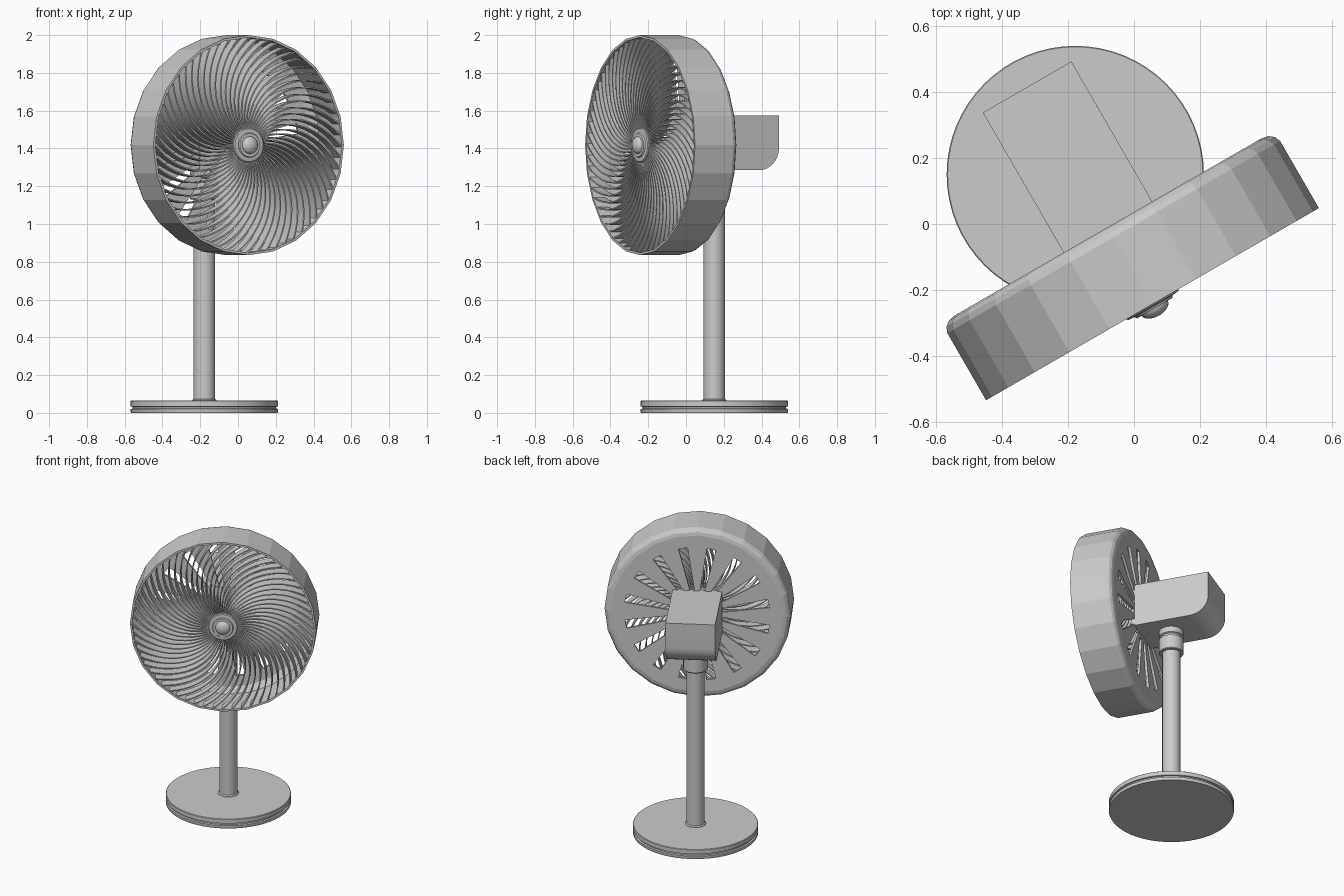
import bpy, bmesh, math
from mathutils import Matrix

if "Cube" in bpy.data.objects:
    bpy.data.objects.remove(bpy.data.objects["Cube"])

HEAD = Matrix.Translation((0.056, -0.243, 1.4175)) @ Matrix.Rotation(math.radians(30), 4, 'Z')
STAND = Matrix.Translation((-0.178, 0.15, 0))


def finish(name, bm, matrix, smooth=None):
    bmesh.ops.remove_doubles(bm, verts=bm.verts, dist=1e-5)
    bmesh.ops.dissolve_degenerate(bm, edges=bm.edges, dist=1e-5)
    bmesh.ops.recalc_face_normals(bm, faces=bm.faces)
    me = bpy.data.meshes.new(name)
    bm.to_mesh(me)
    bm.free()
    ob = bpy.data.objects.new(name, me)
    bpy.context.collection.objects.link(ob)
    ob.matrix_world = matrix
    if smooth:
        bpy.ops.object.select_all(action='DESELECT')
        ob.select_set(True)
        bpy.context.view_layer.objects.active = ob
        bpy.ops.object.shade_smooth_by_angle(angle=math.radians(smooth))
    return ob


def lathe(name, profile, segs, matrix, axis='Z', smooth=None, closed=False):
    """Revolve (radius, distance along axis) points; axis Y runs from front to back."""
    bm = bmesh.new()
    rings = []
    for i in range(segs):
        a = math.tau * i / segs
        s, c = math.sin(a), math.cos(a)
        rings.append([bm.verts.new((r * s, d, r * c) if axis == 'Y' else (r * s, r * c, d))
                      for r, d in profile])
    n = len(profile)
    for i in range(segs):
        p, q = rings[i], rings[(i + 1) % segs]
        for j in range(n if closed else n - 1):
            k = (j + 1) % n
            if profile[j][0] == 0 and profile[k][0] == 0:
                continue
            if profile[j][0] == 0:
                bm.faces.new((p[j], p[k], q[k]))
            elif profile[k][0] == 0:
                bm.faces.new((p[j], p[k], q[j]))
            else:
                bm.faces.new((p[j], p[k], q[k], q[j]))
    return finish(name, bm, matrix, smooth)


def prism(bm, outline, a, b):
    """Extrude an outline between two point functions."""
    lo = [bm.verts.new(a(*p)) for p in outline]
    hi = [bm.verts.new(b(*p)) for p in outline]
    bm.faces.new(lo)
    bm.faces.new(hi[::-1])
    for i in range(len(lo)):
        j = (i + 1) % len(lo)
        bm.faces.new((lo[i], hi[i], hi[j], lo[j]))


# Round base with a groove, pole and collar
lathe("base", [(0, 0), (0.388, 0), (0.39, 0.004), (0.39, 0.02), (0.38, 0.023), (0.38, 0.032),
               (0.39, 0.035), (0.39, 0.062), (0.387, 0.065), (0, 0.065)], 64, STAND, smooth=30)
lathe("pole", [(0, 0.06), (0.066, 0.06), (0.064, 0.068), (0.057, 0.074), (0.057, 1.2), (0, 1.2)],
      32, STAND, smooth=35)
lathe("collar", [(0, 1.13), (0.074, 1.13), (0.077, 1.134), (0.077, 1.225), (0.066, 1.23),
                 (0.066, 1.242), (0.077, 1.247), (0.077, 1.29), (0, 1.29)], 32, STAND, smooth=30)

# Motor box with rounded lower back edge
bm = bmesh.new()
outline = [(0.25, -0.1325), (0.25, 0.1575), (0.76, 0.1575)]
for i in range(9):
    a = math.radians(90 * i / 8)
    outline.append((0.64 + 0.12 * math.cos(a), -0.0125 - 0.12 * math.sin(a)))
prism(bm, outline, lambda y, z: (-0.155, y, z), lambda y, z: (0.155, y, z))
finish("motor_housing", bm, HEAD, 30)

# Faceted drum with back plate
drum = lathe("drum", [(0.5825, 0), (0.5825, 0.235), (0.575, 0.253), (0.56, 0.265), (0.538, 0.27),
                      (0, 0.27), (0, 0.255), (0.53, 0.255), (0.57, 0.23), (0.57, 0)],
             24, HEAD, 'Y', closed=True)

# Wedge-shaped vents cut through the back plate
bm = bmesh.new()
for i in range(16):
    a = math.tau * (i + 0.5) / 16
    s, c = math.sin(a), math.cos(a)
    wedge = [(-0.014, 0.16), (0.014, 0.16), (0.029, 0.455), (-0.029, 0.455)]
    turned = [(x * c + r * s, r * c - x * s) for x, r in wedge]
    prism(bm, turned, lambda x, z: (x, 0.24, z), lambda x, z: (x, 0.3, z))
cutter = finish("vent_cutter", bm, HEAD)
cutter.hide_render = True
cutter.hide_set(True)
mod = drum.modifiers.new("vents", 'BOOLEAN')
mod.operation = 'DIFFERENCE'
mod.solver = 'EXACT'
mod.object = cutter

# Swirling grille fins
FINS, STEPS, R0, R1 = 60, 14, 0.08, 0.574
bm = bmesh.new()
for f in range(FINS):
    rows = []
    for i in range(STEPS + 1):
        t = i / STEPS
        r = R0 + (R1 - R0) * t
        a = math.tau * f / FINS + 0.75 * t ** 1.3
        half = 0.0035 / r * math.sqrt(1 + (r * 1.9 * t ** 0.3) ** 2)
        rows.append([bm.verts.new((r * math.sin(a + o), y, r * math.cos(a + o)))
                     for o, y in ((-half, 0.006), (half, 0.006), (half, 0.07), (-half, 0.07))])
    for p, q in zip(rows, rows[1:]):
        for j in range(4):
            k = (j + 1) % 4
            bm.faces.new((p[j], p[k], q[k], q[j]))
    bm.faces.new(rows[0])
    bm.faces.new(rows[-1][::-1])
finish("grille_fins", bm, HEAD, 30)

# Stepped hub with a domed cap
dome = [(0.046 * math.cos(math.radians(a)), -0.014 - 0.026 * math.sin(math.radians(a)))
        for a in (0, 18, 36, 54, 72)]
lathe("hub", [(0, 0.075), (0.092, 0.075), (0.092, 0.0), (0.087, -0.005), (0.066, -0.007),
              (0.062, -0.014)] + dome + [(0, -0.04)], 40, HEAD, 'Y', smooth=30)
